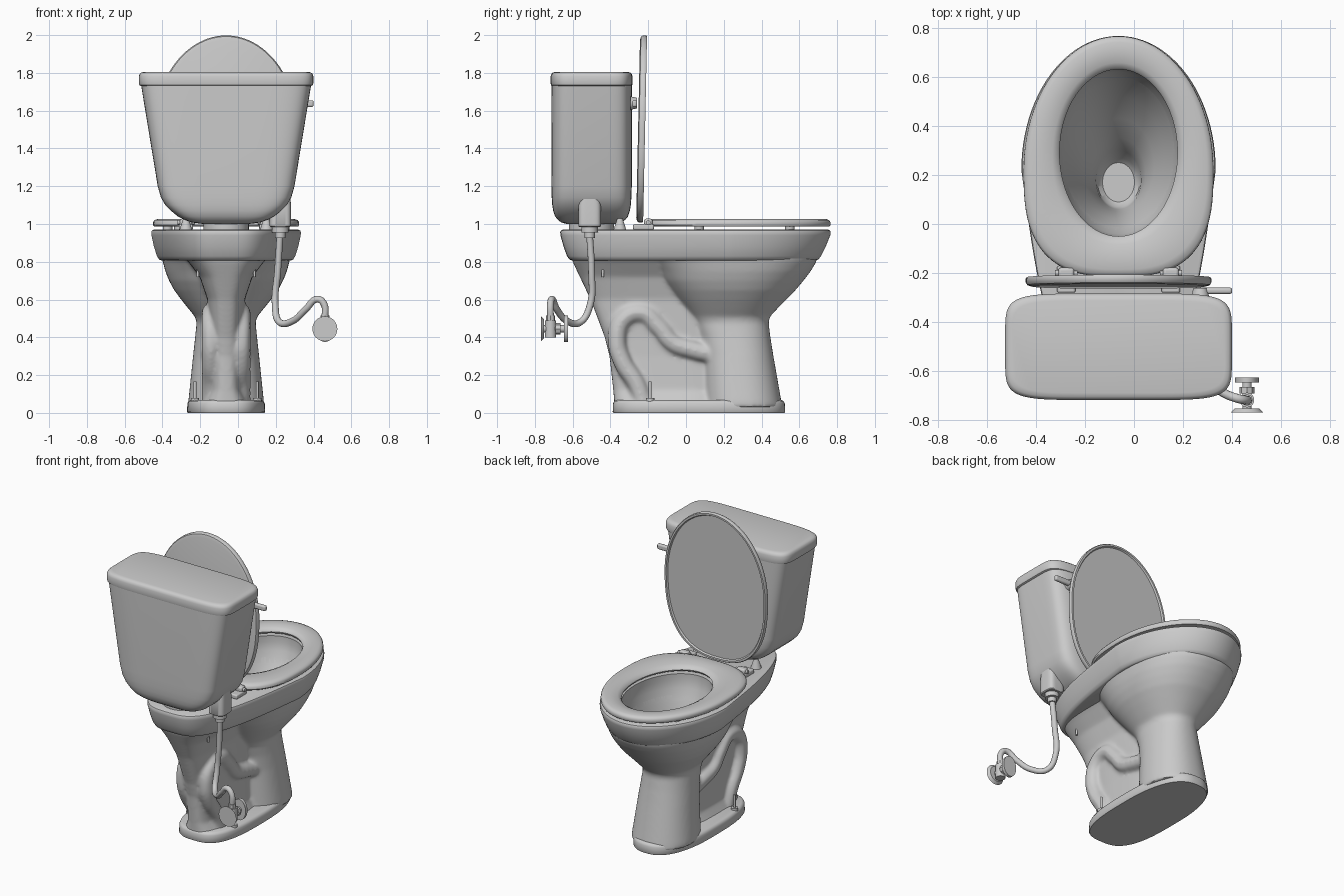
import bpy, bmesh, math
from mathutils import Vector, Matrix

if "Cube" in bpy.data.objects:
    bpy.data.objects.remove(bpy.data.objects["Cube"])

CX = -0.063  # centre line of the fixture


def select(obs):
    bpy.ops.object.select_all(action='DESELECT')
    for o in obs:
        o.select_set(True)
    bpy.context.view_layer.objects.active = obs[0]


def smooth(ob, angle=40):
    select([ob])
    bpy.ops.object.shade_smooth_by_angle(angle=math.radians(angle))
    return ob


def outline(yb, yf, w, c=0.22, n=2.0, nf=2.0, taper=0.0, count=96):
    """Egg / rounded-box outline: widest at y=c, n and nf square off rear and front."""
    pts = []
    for i in range(count):
        t = 2 * math.pi * i / count
        ca, sa = math.cos(t), math.sin(t)
        k = nf if sa >= 0 else n
        x = w * math.copysign(abs(ca) ** (2 / k), ca)
        s = abs(sa) ** (2 / k)
        if sa >= 0:
            y = c + (yf - c) * s
        else:
            y = c - (c - yb) * s
            x *= 1 - taper * s
        pts.append((x, y))
    return pts


def loft(name, rings, cx=CX, wrap=False):
    """Skin a stack of (z, outline) rings, capped unless wrapped into a loop."""
    bm = bmesh.new()
    rows = [[bm.verts.new((x + cx, y, z)) for x, y in pts] for z, pts in rings]
    pairs = list(zip(rows, rows[1:])) + ([(rows[-1], rows[0])] if wrap else [])
    for a, b in pairs:
        for i in range(len(a)):
            j = (i + 1) % len(a)
            bm.faces.new((a[i], a[j], b[j], b[i]))
    if not wrap:
        bm.faces.new(rows[0])
        bm.faces.new(rows[-1])
    bmesh.ops.recalc_face_normals(bm, faces=bm.faces)
    me = bpy.data.meshes.new(name)
    bm.to_mesh(me)
    bm.free()
    ob = bpy.data.objects.new(name, me)
    bpy.context.collection.objects.link(ob)
    return smooth(ob)


def rod(name, a, b, r, r2=None, verts=24):
    a, b = Vector(a), Vector(b)
    bpy.ops.mesh.primitive_cone_add(vertices=verts, radius1=r, radius2=r if r2 is None else r2,
                                    depth=(b - a).length, location=(a + b) / 2,
                                    rotation=(b - a).to_track_quat('Z', 'Y').to_euler())
    ob = bpy.context.object
    ob.name = name
    return smooth(ob)


def tube(name, pts, r):
    cu = bpy.data.curves.new(name, 'CURVE')
    cu.dimensions = '3D'
    cu.bevel_depth, cu.bevel_resolution, cu.resolution_u = r, 4, 8
    cu.use_fill_caps = True
    sp = cu.splines.new('BEZIER')
    sp.bezier_points.add(len(pts) - 1)
    for p, co in zip(sp.bezier_points, pts):
        p.co = co
        p.handle_left_type = p.handle_right_type = 'AUTO'
    ob = bpy.data.objects.new(name, cu)
    bpy.context.collection.objects.link(ob)
    select([ob])
    bpy.ops.object.convert(target='MESH')
    return smooth(bpy.context.object)


def box(name, loc, size, bevel):
    bpy.ops.mesh.primitive_cube_add(size=1, location=loc)
    ob = bpy.context.object
    ob.name = name
    ob.scale = size
    bpy.ops.object.transform_apply(location=False, rotation=False)
    m = ob.modifiers.new('bevel', 'BEVEL')
    m.width, m.segments = bevel, 3
    return smooth(ob)


# bowl cavity cutter
cavity = loft('bowl_cavity', [(z, outline(yb, yf, w, c=(yb + yf) / 2)) for z, yb, yf, w in [
    (1.0, -.05, .63, .245), (.93, -.05, .63, .245), (.88, -.04, .62, .24), (.8, -.01, .58, .215),
    (.7, .02, .52, .185), (.6, .04, .43, .145), (.52, .05, .35, .11), (.44, .06, .3, .092),
    (.37, .07, .27, .085), (.35, .09, .25, .065)]])
cavity.hide_render = True

# rim with tank platform
rim = loft('bowl_rim', [(z, outline(yb, yf, w, n=3.5, taper=.3)) for z, yb, yf, w in [
    (.808, -.605, .69, .345), (.812, -.617, .70, .355), (.83, -.63, .715, .366), (.88, -.648, .74, .382),
    (.94, -.665, .764, .395), (.957, -.666, .766, .396), (.966, -.662, .762, .392), (.971, -.65, .75, .38)]])

# pedestal: bowl underside and column, rear web and trapway, fused by remeshing
column = loft('pedestal', [(z, outline(yb, yf, w, c=(yb + yf) / 2, n=2.4, nf=2.2)) for z, yb, yf, w in [
    (.84, -.25, .70, .345), (.8, -.2, .69, .335), (.75, -.16, .66, .322), (.7, -.13, .622, .302),
    (.65, -.09, .58, .275), (.6, -.05, .53, .238), (.55, -.01, .482, .198), (.51, .02, .445, .165),
    (.48, .04, .437, .156), (.4, .07, .447, .164), (.3, .09, .463, .175), (.06, .1, .505, .2), (.03, .1, .51, .2)]])
web = loft('web', [(z, outline(yb, yf, w, c=(yb + yf) / 2, n=3, nf=3)) for z, yb, yf, w in [
    (.84, -.61, .1, .24), (.8, -.6, .1, .2), (.72, -.562, .1, .14), (.6, -.505, .15, .1),
    (.4, -.43, .2, .088), (.3, -.405, .2, .085), (.12, -.385, .2, .09), (.06, -.38, .2, .12), (.03, -.38, .2, .14)]])
trap = [(.14, .31), (.03, .335), (-.07, .37), (-.145, .455), (-.235, .53), (-.335, .49),
        (-.365, .38), (-.335, .27), (-.26, .15), (-.22, .03)]
pipes = [tube('trapway', [(CX + s * .08, y, z) for y, z in trap], .05) for s in (-1, 1)]
select([column, web] + pipes)
bpy.ops.object.join()
m = column.modifiers.new('fuse', 'REMESH')
m.mode, m.voxel_size = 'VOXEL', .011
m = column.modifiers.new('soften', 'SMOOTH')
m.factor, m.iterations = .5, 8
for ob in (column, rim):
    m = ob.modifiers.new('hollow', 'BOOLEAN')
    m.operation, m.object, m.solver = 'DIFFERENCE', cavity, 'EXACT'
    select([ob])
    bpy.ops.object.convert(target='MESH')
    smooth(ob)
bpy.data.objects.remove(cavity)

# foot
loft('foot', [(z, outline(-.388 + d, .525 - d, .207 - d, c=.07, n=3, nf=2.5)) for z, d in [
    (0, .004), (.006, 0), (.05, .002), (.062, .008), (.068, .02)]])

# seat ring
outer = outline(-.215, .765, .387, n=2.8)
inner = outline(-.05, .63, .24, c=.29)
prof = [(1, .995), (.995, 1.01), (.95, 1.02), (.82, 1.027), (.5, 1.027), (.2, 1.021), (.05, 1.01),
        (0, .998), (.04, .986), (.96, .986)]
loft('seat', [(z, [(a[0] + (b[0] - a[0]) * f, a[1] + (b[1] - a[1]) * f) for a, b in zip(inner, outer)])
              for f, z in prof], wrap=True)

# raised cover, modelled flat then stood up on its hinge
cover = loft('cover', [(z, outline(d, .99 - d, .378 - d, c=.5, n=2.5)) for d, z in [
    (.03, .01), (.022, .01), (.016, 0), (.004, 0), (0, .006), (0, .022), (.006, .032), (.025, .037)]])
cover.data.transform(Matrix.Translation((0, -.227, 1.008)) @ Matrix.Rotation(math.radians(88.8), 4, 'X'))

# hinges, bumpers and bolts on both sides
for s in (-1, 1):
    x = CX + s * .213
    box('hinge_base', (x, -.225, .984), (.075, .11, .03), .008)
    box('hinge_knuckle', (x, -.2, 1.008), (.065, .045, .04), .012)
    rod('hinge_pin', (x - .045, -.2, 1.008), (x + .045, -.2, 1.008), .012)
    rod('tank_stud_cap', (x, -.35, .965), (x, -.35, 1.03), .035, .014)
    rod('tank_bolt', (CX + s * .15, -.44, .72), (CX + s * .15, -.44, .83), .007, verts=12)
    rod('floor_bolt', (CX + s * .165, -.19, .05), (CX + s * .165, -.19, .165), .008, verts=12)
    rod('floor_washer', (CX + s * .165, -.19, .06), (CX + s * .165, -.19, .08), .022)
    for bx, by in ((.31, .07), (.25, .55)):
        rod('seat_bumper', (CX + s * bx, by, .965), (CX + s * bx, by, .99), .025)


def tank_ring(z, w, d):
    return z, outline(-.5 - d, -.5 + d, w, c=-.5, n=6, nf=6)


# tank, lid and gasket
loft('tank', [tank_ring(*r) for r in [
    (1.0, .12, .13), (1.008, .18, .16), (1.022, .22, .178), (1.04, .255, .193), (1.07, .292, .203),
    (1.1, .322, .208), (1.14, .345, .211), (1.2, .362, .213), (1.735, .45, .213)]])
loft('tank_lid', [tank_ring(*r) for r in [
    (1.73, .45, .206), (1.735, .459, .215), (1.745, .462, .217), (1.782, .462, .217),
    (1.795, .457, .212), (1.802, .449, .204), (1.806, .433, .188)]])
rod('tank_gasket', (CX, -.5, .96), (CX, -.5, 1.01), .12, verts=48)

# flush lever
rod('lever_hub', (.27, -.295, 1.64), (.27, -.26, 1.64), .036, .028)
box('lever_arm', (.325, -.272, 1.637), (.15, .026, .036), .01)

# water inlet boss and nut
loft('inlet_boss', [(z, outline(-.51 - d, -.51 + d, w, c=-.51, n=4, nf=4)) for z, w, d in [
    (.985, .052, .056), (.99, .057, .06), (1.1, .057, .06), (1.22, .045, .04)]], cx=.224)
rod('inlet_nut', (.224, -.51, .955), (.224, -.51, .988), .044, verts=16)
rod('inlet_collar', (.224, -.51, .925), (.224, -.51, .956), .027)

# supply hose
tube('supply_hose', [(.222, -.51, .94), (.21, -.5, .75), (.197, -.508, .57), (.22, -.56, .48), (.29, -.63, .487),
                     (.36, -.685, .55), (.42, -.71, .602), (.453, -.717, .58), (.46, -.717, .49)], .018)

# stop valve: wall plate, stem, body, oval handle
rod('wall_plate', (.46, -.768, .445), (.46, -.752, .445), .066, .05, 32)
rod('valve_stem', (.46, -.76, .445), (.46, -.635, .445), .019)
rod('valve_body', (.46, -.717, .4), (.46, -.717, .49), .03)
rod('valve_nut', (.46, -.717, .48), (.46, -.717, .515), .024, verts=8)
rod('valve_bonnet', (.46, -.69, .445), (.46, -.665, .445), .03, verts=8)
handle = rod('valve_handle', (.46, -.646, .445), (.46, -.626, .445), .07, verts=32)
handle.matrix_world = (Matrix.Translation((.46, -.636, .445)) @ Matrix.Diagonal((.7, 1, 1, 1))
                       @ Matrix.Rotation(math.radians(-90), 4, 'X'))
